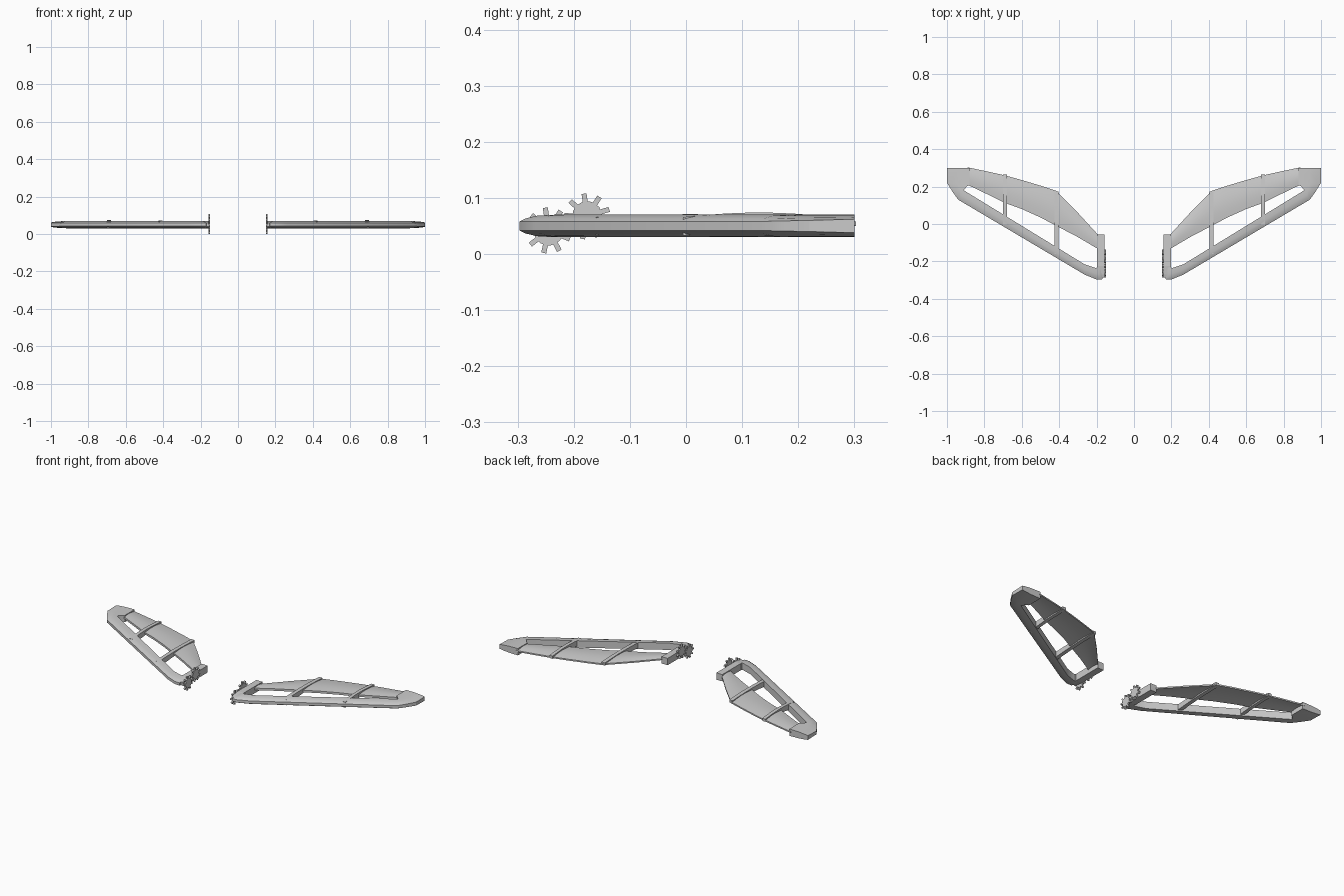
import bpy, bmesh, math
from mathutils import Vector

if "Cube" in bpy.data.objects:
    bpy.data.objects.remove(bpy.data.objects["Cube"])


def finish(name, bm, smooth=True):
    """Make an object and mirror it to the other wing."""
    bmesh.ops.remove_doubles(bm, verts=bm.verts, dist=1e-5)
    bmesh.ops.recalc_face_normals(bm, faces=bm.faces)
    me = bpy.data.meshes.new(name)
    bm.to_mesh(me)
    bm.free()
    ob = bpy.data.objects.new(name, me)
    bpy.context.collection.objects.link(ob)
    m = ob.modifiers.new("mirror", 'MIRROR')
    m.use_axis[0] = True
    m.use_mirror_merge = False
    if smooth:
        bpy.context.view_layer.objects.active = ob
        ob.select_set(True)
        bpy.ops.object.shade_smooth_by_angle(angle=math.radians(30))
        ob.select_set(False)
    return ob


def loft(name, sections):
    """Skin closed rings of equal length and cap both ends."""
    bm = bmesh.new()
    rings = [[bm.verts.new(p) for p in s] for s in sections]
    n = len(rings[0])
    for a, b in zip(rings, rings[1:]):
        for i in range(n):
            j = (i + 1) % n
            bm.faces.new((a[i], a[j], b[j], b[i]))
    bm.faces.new(rings[0])
    bm.faces.new(rings[-1])
    return finish(name, bm)


def prism(name, profile, x0, x1, smooth=False):
    """Extrude a (y, z) profile along x."""
    bm = bmesh.new()
    f = bm.faces.new([bm.verts.new((x0, y, z)) for y, z in profile])
    ext = bmesh.ops.extrude_face_region(bm, geom=[f])['geom']
    bmesh.ops.translate(bm, vec=(x1 - x0, 0, 0),
                        verts=[v for v in ext if isinstance(v, bmesh.types.BMVert)])
    return finish(name, bm, smooth)


MID = 0.05

# leading edge frame: outer path, inner path, outer half thickness
frame = [((.165, -.235), (.198, -.23), .012), ((.17, -.297), (.20, -.235), .008),
         ((.20, -.297), (.205, -.235), .008), ((.265, -.27), (.265, -.215), .008),
         ((.94, .13), (.91, .18), .008), ((.97, .172), (.895, .20), .009),
         ((1.0, .22), (.88, .21), .010), ((1.0, .30), (.88, .30), .012)]
sections = []
for o, i, h in frame:
    o, i = Vector(o), Vector(i)
    ring = []
    prof = [(0, h), (.18, h + .45 * (.02 - h)), (.5, h + .85 * (.02 - h)), (1, .02)]
    for t, z in prof + [(t, -z) for t, z in reversed(prof)]:
        p = o.lerp(i, t)
        ring.append((p.x, p.y, MID + z))
    sections.append(ring)
loft("leading_edge_frame", sections)

# root rib carrying the gears
prism("root_rib", [(-.055, .03), (-.055, .07), (-.225, .07), (-.27, .064),
                   (-.285, .06), (-.285, .04), (-.27, .036), (-.225, .03)], .158, .197)

# cambered wing skin: x, front y, rear y
skin = [(.19, -.135, -.06), (.30, -.07, .06), (.415, -.01, .177), (.50, .035, .205),
        (.60, .08, .235), (.69, .113, .26), (.78, .157, .28), (.89, .21, .303)]
sections = []
N = 8
for x, f, r in skin:
    top, low = [], []
    for k in range(N + 1):
        t = k / N
        y = f + (r - f) * t
        z = .062 + .006 * math.sin(math.pi * t) - .004 * t
        top.append((x, y, z))
        low.append((x, y, z - .012 + .004 * t))
    sections.append(top + low[::-1])
loft("wing_skin", sections)


# arched cross ribs
def rib(name, x0, x1, y0, y1, crown):
    n = 8
    top, low = [], []
    for k in range(n + 1):
        t = k / n
        y = y0 + (y1 - y0) * t
        top.append((y, .066 + crown * math.sin(math.pi * t)))
        low.append((y, .033 + .017 * t + .004 * math.sin(math.pi * t)))
    prism(name, top + low[::-1], x0, x1, True)


rib("inner_rib", .403, .425, -.16, .175, .005)
rib("outer_rib", .680, .700, -.005, .265, .008)


# toothed gears on the wing root
def gear(name, cy, cz, x0, x1, teeth=9):
    pts = []
    for k in range(teeth):
        a = math.radians(98) + k * math.tau / teeth
        for r, w in ((.026, -.0045), (.041, -.0045), (.041, .0045), (.026, .0045)):
            pts.append((cy + r * math.cos(a) - w * math.sin(a),
                        cz + r * math.sin(a) + w * math.cos(a)))
        b = a + math.pi / teeth
        pts.append((cy + .027 * math.cos(b), cz + .027 * math.sin(b)))
    prism(name, pts, x0, x1)


gear("lower_gear", -.245, .042, .149, .158)
gear("upper_gear", -.176, .067, .149, .158)
